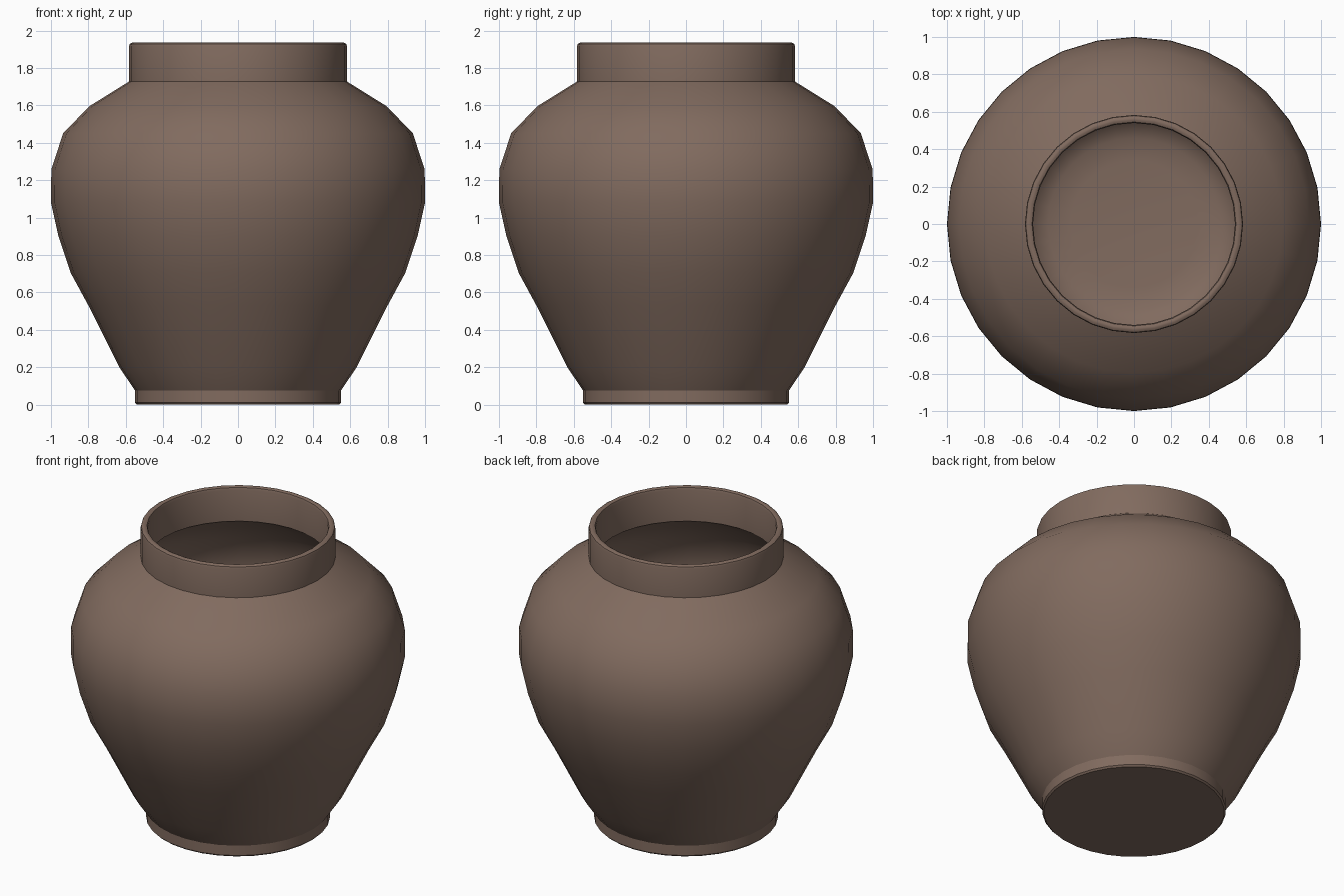
import bpy
import bmesh
from math import tau, radians

if "Cube" in bpy.data.objects:
    bpy.data.objects.remove(bpy.data.objects["Cube"], do_unlink=True)

# Brown clay
clay = bpy.data.materials.new("brown_clay")
clay.use_nodes = True
colour = (0.22, 0.147, 0.114, 1)
clay.diffuse_color = colour
shader = next(n for n in clay.node_tree.nodes if n.type == "BSDF_PRINCIPLED")
shader.inputs["Base Color"].default_value = colour
shader.inputs["Roughness"].default_value = 0.8

# Half profile as (radius, height): foot, belly, shoulder, neck
outside = [
    (0, 0), (0.54, 0), (0.55, 0.01), (0.55, 0.075),
    (0.635, 0.2), (0.8, 0.53), (0.895, 0.705), (0.96, 0.9),
    (1.0, 1.08), (0.998, 1.257), (0.935, 1.45), (0.795, 1.595),
    (0.583, 1.727), (0.583, 1.915), (0.579, 1.928), (0.567, 1.935),
]
# Rim, inner neck, hollow belly and rounded floor
inside = [
    (0.556, 1.935), (0.545, 1.93), (0.54, 1.915), (0.54, 1.71),
    (0.77, 1.56), (0.9, 1.43), (0.958, 1.25), (0.96, 1.085),
    (0.92, 0.91), (0.86, 0.725), (0.765, 0.55), (0.6, 0.22),
    (0.54, 0.13), (0.46, 0.09), (0.34, 0.075), (0, 0.075),
]


def lathe(name, profile, sides):
    """Turn a closed half profile round the z axis."""
    bm = bmesh.new()
    verts = [bm.verts.new((r, 0, z)) for r, z in profile]
    edges = [bm.edges.new(pair) for pair in zip(verts, verts[1:])]
    bmesh.ops.spin(bm, geom=verts + edges, cent=(0, 0, 0), axis=(0, 0, 1),
                   angle=tau, steps=sides, use_duplicate=False)
    bmesh.ops.remove_doubles(bm, verts=bm.verts[:], dist=0.0005)
    bmesh.ops.recalc_face_normals(bm, faces=bm.faces[:])
    mesh = bpy.data.meshes.new(name)
    bm.to_mesh(mesh)
    bm.free()
    obj = bpy.data.objects.new(name, mesh)
    bpy.context.collection.objects.link(obj)
    return obj


# Hollow jar in one turned piece
jar = lathe("jar", outside + inside, 32)
jar.data.materials.append(clay)
bpy.ops.object.select_all(action="DESELECT")
jar.select_set(True)
bpy.context.view_layer.objects.active = jar
bpy.ops.object.shade_smooth_by_angle(angle=radians(32))
